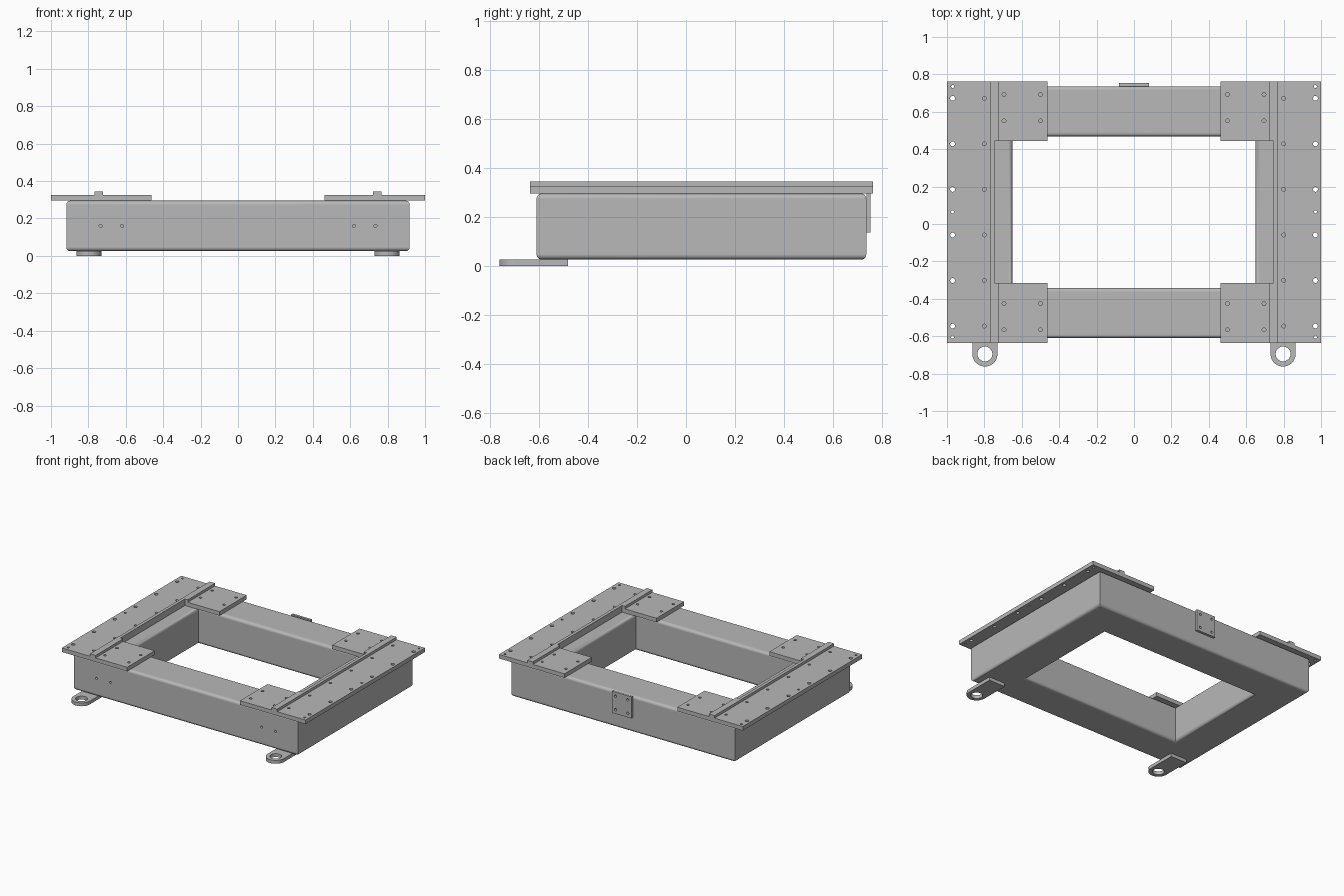
import bpy, bmesh, math
from mathutils import Matrix, Vector

if "Cube" in bpy.data.objects:
    bpy.data.objects.remove(bpy.data.objects["Cube"], do_unlink=True)

steel = bpy.data.materials.new("steel grey")
steel.use_nodes = True
steel.diffuse_color = (0.48, 0.48, 0.48, 1)
steel.node_tree.nodes["Principled BSDF"].inputs["Base Color"].default_value = (0.48, 0.48, 0.48, 1)


def finish(name, bm):
    bmesh.ops.recalc_face_normals(bm, faces=bm.faces)
    mesh = bpy.data.meshes.new(name)
    bm.to_mesh(mesh)
    bm.free()
    mesh.materials.append(steel)
    ob = bpy.data.objects.new(name, mesh)
    bpy.context.collection.objects.link(ob)
    return ob


def activate(ob):
    bpy.ops.object.select_all(action='DESELECT')
    ob.select_set(True)
    bpy.context.view_layer.objects.active = ob


def prism(name, outline, z0, z1):
    """Extrude a flat outline between two heights."""
    bm = bmesh.new()
    face = bm.faces.new([bm.verts.new((x, y, z0)) for x, y in outline])
    top = bmesh.ops.extrude_face_region(bm, geom=[face])["geom"]
    verts = [v for v in top if isinstance(v, bmesh.types.BMVert)]
    bmesh.ops.translate(bm, verts=verts, vec=(0, 0, z1 - z0))
    return finish(name, bm)


def drill(ob, holes, depth, along_y=False):
    """Cut round holes given as (centre, radius), then drop the cutter."""
    bm = bmesh.new()
    turn = Matrix.Rotation(math.pi / 2, 4, 'X') if along_y else Matrix()
    for centre, radius in holes:
        bmesh.ops.create_cone(bm, cap_ends=True, segments=24, radius1=radius, radius2=radius,
                              depth=depth, matrix=Matrix.Translation(centre) @ turn)
    cutter = finish("hole_cutter", bm)
    cutter.hide_render = True
    mod = ob.modifiers.new("holes", 'BOOLEAN')
    mod.operation, mod.solver, mod.object = 'DIFFERENCE', 'EXACT', cutter
    activate(ob)
    bpy.ops.object.modifier_apply(modifier=mod.name)
    bpy.data.objects.remove(cutter, do_unlink=True)


def smooth(ob):
    activate(ob)
    bpy.ops.object.shade_smooth_by_angle(angle=math.radians(32))
    mod = ob.modifiers.new("even_normals", 'WEIGHTED_NORMAL')
    mod.keep_sharp = True


# Key levels and plan sizes
MID_Y = 0.063
FRAME_Z, PLATE_Z, RAIL_Z = 0.295, 0.325, 0.344
FRONT, BACK = -0.637, 0.763
NOTCH_FRONT, NOTCH_BACK, NOTCH_X = -0.315, 0.443, 0.745


# Frame: a rounded square tube swept around a rectangle with mitred corners
def tube_profile(width, z0, z1, r, steps=6):
    pts = []
    corners = [(-r, z1 - r, 0), (r - width, z1 - r, 90), (r - width, z0 + r, 180), (-r, z0 + r, 270)]
    for cx, cz, start in corners:
        for i in range(steps + 1):
            a = math.radians(start + 90 * i / steps)
            pts.append((cx + r * math.cos(a), cz + r * math.sin(a)))
    return pts


bm = bmesh.new()
rings = []
for sx, sy in ((1, 1), (-1, 1), (-1, -1), (1, -1)):
    rings.append([bm.verts.new((sx * (0.918 + d), MID_Y + sy * (0.673 + d), z))
                  for d, z in tube_profile(0.268, 0.025, FRAME_Z, 0.022)])
for k, ring in enumerate(rings):
    nxt = rings[(k + 1) % 4]
    for i in range(len(ring)):
        j = (i + 1) % len(ring)
        bm.faces.new((ring[i], ring[j], nxt[j], nxt[i]))
frame = finish("tube_frame", bm)
drill(frame, [(Vector((x, MID_Y - 0.673, 0.16)), 0.008) for x in (-0.735, -0.62, 0.62, 0.735)],
      0.05, along_y=True)
smooth(frame)


def c_outline(s, outer, inner):
    """C-shaped plan, open toward the middle of the frame."""
    pts = [(outer, FRONT), (inner, FRONT), (inner, NOTCH_FRONT), (NOTCH_X, NOTCH_FRONT),
           (NOTCH_X, NOTCH_BACK), (inner, NOTCH_BACK), (inner, BACK), (outer, BACK)]
    return [(s * x, y) for x, y in pts]


for s, side in ((1, "left"), (-1, "right")):
    # Mounting plate with its bolt holes
    plate = prism(side + "_mounting_plate", c_outline(s, 1.0, 0.463), FRAME_Z, PLATE_Z)
    holes = []
    for i in range(6):
        y = 0.672 - 0.2435 * i
        holes += [((s * 0.97, y), 0.013), ((s * 0.80, y), 0.01)]
    holes += [((s * 0.97, y), 0.008) for y in (0.735, 0.065, -0.605)]
    holes += [((s * x, y), 0.01) for x in (0.695, 0.50) for y in (0.692, 0.552, -0.425, -0.565)]
    drill(plate, [(Vector((x, y, 0.31)), r) for (x, y), r in holes], 0.1)
    smooth(plate)

    # Raised locating rail, trimmed by the same notch
    prism(side + "_locating_rail", c_outline(s, 0.768, 0.722), PLATE_Z, RAIL_Z)

    # Lifting lug under the front beam
    cx, cy, r = s * 0.797, -0.695, 0.067
    arc = [(cx + r * math.cos(a), cy + r * math.sin(a))
           for a in (math.pi + math.pi * i / 24 for i in range(25))]
    lug = prism(side + "_lifting_lug", arc + [(cx + r, -0.482), (cx - r, -0.482)], 0.0, 0.025)
    drill(lug, [(Vector((cx, cy, 0.012)), 0.04)], 0.1)
    smooth(lug)

# Small bolted plate on the back beam
back = prism("back_plate", [(-0.079, 0.736), (0.079, 0.736), (0.079, 0.754), (-0.079, 0.754)],
             0.135, FRAME_Z)
drill(back, [(Vector((x, 0.745, 0.215 + z)), 0.009) for x in (-0.05, 0.05) for z in (-0.05, 0.05)],
      0.1, along_y=True)
smooth(back)
